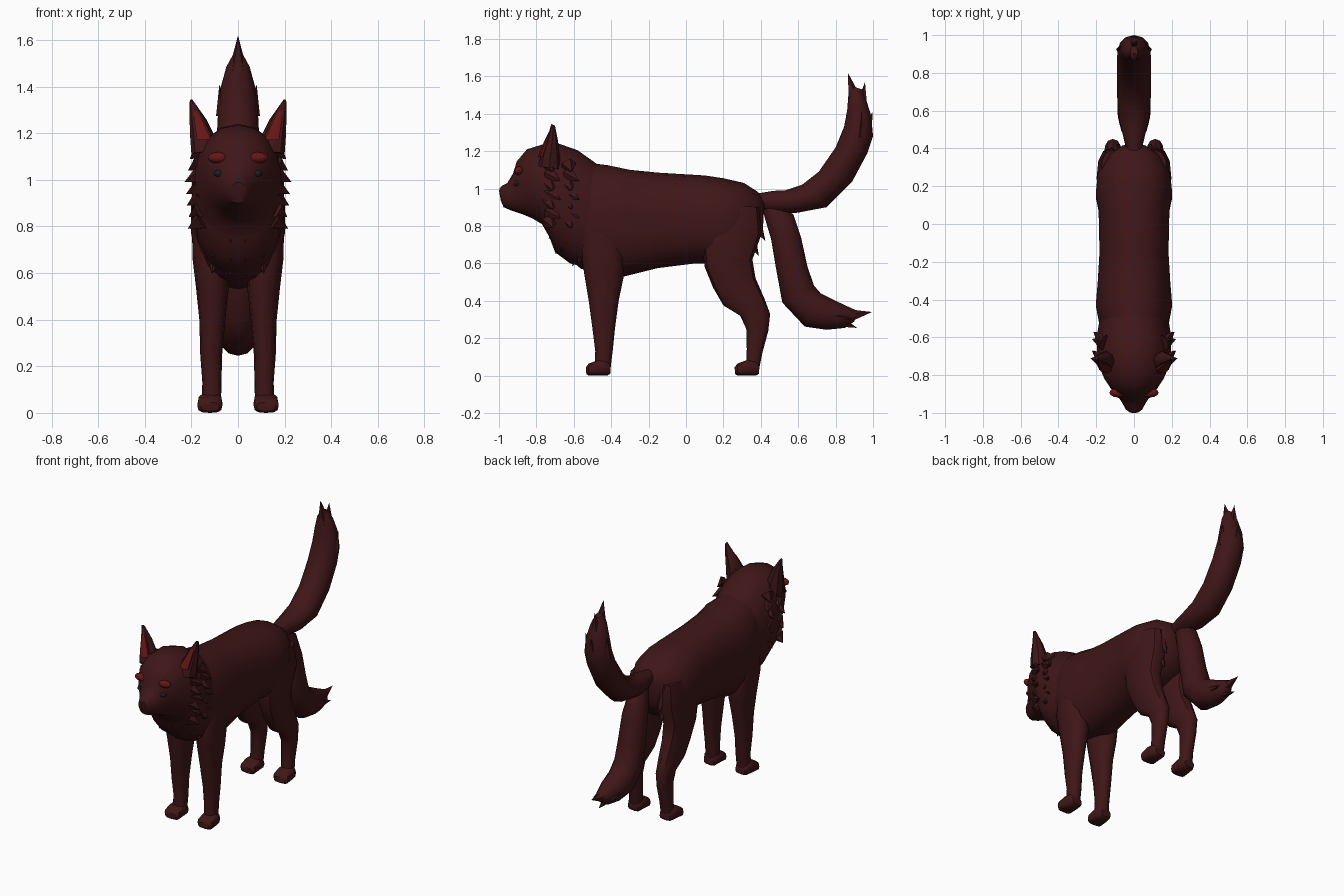
import bpy, bmesh, math
from mathutils import Vector, Matrix


def material(name, rgb):
    m = bpy.data.materials.new(name)
    m.diffuse_color = (*rgb, 1)
    return m


FUR = material("dark_fur", (0.05, 0.008, 0.009))
RED = material("red_marks", (0.13, 0.008, 0.008))
DARK = material("eye_dark", (0.012, 0.014, 0.013))


def finish(name, bm, mat, mirror=False, angle=40):
    bmesh.ops.recalc_face_normals(bm, faces=bm.faces[:])
    me = bpy.data.meshes.new(name)
    bm.to_mesh(me)
    bm.free()
    ob = bpy.data.objects.new(name, me)
    bpy.context.collection.objects.link(ob)
    me.materials.append(mat)
    bpy.ops.object.select_all(action='DESELECT')
    ob.select_set(True)
    bpy.context.view_layer.objects.active = ob
    bpy.ops.object.shade_smooth_by_angle(angle=math.radians(angle))
    if mirror:
        ob.modifiers.new("mirror", 'MIRROR').use_mirror_merge = False
    return ob


def loft(bm, rings, n=14, power=2.0):
    """Each ring: side-view edge points (y0, z0), (y1, z1), half width, x centre."""
    loops = []
    for r in rings:
        y0, z0, y1, z1, hw = r[:5]
        cx = r[5] if len(r) > 5 else 0
        loop = []
        for i in range(n):
            a = 2 * math.pi * i / n
            c, s = math.cos(a), math.sin(a)
            c = math.copysign(abs(c) ** (2 / power), c)
            s = math.copysign(abs(s) ** (2 / power), s)
            t = (1 - c) / 2
            loop.append(bm.verts.new((cx + hw * s, y0 + (y1 - y0) * t, z0 + (z1 - z0) * t)))
        loops.append(loop)
    for a, b in zip(loops, loops[1:]):
        for i in range(n):
            j = (i + 1) % n
            bm.faces.new((a[i], a[j], b[j], b[i]))
    bm.faces.new(loops[0])
    bm.faces.new(loops[-1])


def tuft(bm, base, tip, radius):
    base, tip = Vector(base), Vector(tip)
    d = tip - base
    m = Matrix.Translation((base + tip) / 2) @ d.to_track_quat('Z', 'Y').to_matrix().to_4x4()
    bmesh.ops.create_cone(bm, cap_ends=True, segments=5, radius1=radius, radius2=0,
                          depth=d.length, matrix=m)


def blob(name, pos, size, mat, mirror=True):
    bm = bmesh.new()
    m = Matrix.Translation(pos) @ Matrix.Diagonal((*size, 1))
    bmesh.ops.create_uvsphere(bm, u_segments=12, v_segments=8, radius=1, matrix=m)
    finish(name, bm, mat, mirror)


def part(name, rings, mat=FUR, mirror=False, n=14, power=2.0, tufts=()):
    bm = bmesh.new()
    loft(bm, rings, n, power)
    for t in tufts:
        tuft(bm, *t)
    return finish(name, bm, mat, mirror)


# torso
part("body", [
    (-.62, 1.15, -.62, .62, .15), (-.5, 1.135, -.56, .57, .185),
    (-.42, 1.125, -.44, .55, .205), (-.3, 1.10, -.33, .53, .195),
    (-.15, 1.085, -.15, .575, .185), (.1, 1.07, .05, .6, .19),
    (.2, 1.055, .1, .6, .205), (.31, 1.03, .2, .6, .195),
    (.38, .985, .35, .66, .14), (.42, .94, .41, .76, .06)], n=18, power=2.3)

# head and neck
part("head", [
    (-1.0, .99, -.99, .935, .025), (-.985, 1.015, -.975, .90, .045),
    (-.955, 1.03, -.94, .885, .062), (-.925, 1.08, -.88, .865, .09),
    (-.905, 1.145, -.82, .84, .125), (-.85, 1.21, -.77, .81, .16),
    (-.77, 1.235, -.73, .74, .187), (-.68, 1.24, -.70, .66, .2),
    (-.58, 1.205, -.62, .6, .2), (-.46, 1.12, -.5, .57, .18)], n=18, power=2.15)

# ears with red inside
part("ears", [
    (-.79, 1.12, -.67, 1.10, .055, .145), (-.775, 1.18, -.675, 1.18, .055, .15),
    (-.745, 1.26, -.685, 1.26, .036, .172), (-.72, 1.345, -.7, 1.335, .007, .2)],
    mirror=True, n=8)
part("inner_ears", [
    (-.79, 1.17, -.75, 1.17, .036, .145), (-.76, 1.25, -.73, 1.25, .022, .168),
    (-.73, 1.31, -.715, 1.31, .005, .19)], RED, True, n=6)

# face details
blob("eyes", (.077, -.903, 1.027), (.027, .018, .016), DARK)
blob("brows", (.085, -.893, 1.095), (.045, .025, .024), RED)
blob("nose", (0, -.982, .99), (.024, .017, .02), DARK, False)

# jagged cheek and chest fur
bm = bmesh.new()
ruff = [(1.10, .207), (1.05, .215), (1.0, .23), (.95, .223), (.90, .22), (.85, .212), (.80, .215)]
for i, (z, x) in enumerate(ruff):
    for k, y in enumerate((-.7, -.6)):
        tuft(bm, (.155, y - .03, z + .025), (x - .008 * k, y + (.03 if i % 2 else -.01), z - .01), .045)
for y, z in ((-.735, .73), (-.70, .65), (-.61, .585)):
    tuft(bm, (.04, y + .08, z + .1), (.03, y, z), .05)
    tuft(bm, (.1, y + .08, z + .12), (.11, y + .03, z + .01), .05)
finish("fur_ruff", bm, FUR, True)

# front legs
part("front_legs", [
    (-.54, .85, -.36, .85, .07, .125), (-.565, .68, -.33, .66, .078, .118),
    (-.545, .55, -.335, .52, .07, .11), (-.52, .4, -.36, .4, .056, .11),
    (-.5, .25, -.38, .25, .047, .115), (-.485, .13, -.392, .13, .041, .112),
    (-.49, .03, -.405, .03, .042, .115)], mirror=True, n=12, power=2.4)

# rear legs
part("rear_legs", [
    (.15, .92, .39, .9, .06, .115), (.08, .74, .405, .76, .08, .118),
    (.1, .58, .355, .62, .073, .113), (.145, .47, .372, .52, .063, .11),
    (.2, .375, .42, .41, .054, .111), (.29, .32, .45, .33, .046, .112),
    (.322, .25, .44, .24, .043, .112), (.325, .14, .408, .12, .04, .112),
    (.32, .03, .39, .03, .041, .115)], mirror=True, n=12, power=2.4,
    tufts=[((.09, .36, .82), (.09, .425, .72), .045), ((.08, .33, .74), (.08, .39, .64), .045)])

# paws
for name, o in (("front_paws", -.795), ("rear_paws", 0)):
    part(name, [
        (.26 + o, .045, .262 + o, .008, .04, .12), (.275 + o, .064, .275 + o, 0, .054, .121),
        (.33 + o, .085, .33 + o, 0, .053, .12), (.37 + o, .085, .375 + o, 0, .046, .117),
        (.393 + o, .05, .39 + o, .01, .036, .116)], mirror=True, n=12, power=3)

# raised tail
part("upper_tail", [
    (.36, .97, .38, .89, .035), (.47, .988, .48, .87, .06), (.53, .99, .58, .868, .08),
    (.62, 1.02, .75, .9, .09), (.71, 1.09, .89, 1.04, .09), (.8, 1.22, .97, 1.19, .09),
    (.845, 1.33, 1.0, 1.28, .085), (.862, 1.42, .99, 1.39, .072), (.868, 1.5, .965, 1.47, .05),
    (.885, 1.55, .94, 1.53, .02)], n=12,
    tufts=[((0, .905, 1.46), (0, .865, 1.62), .043), ((0, .94, 1.42), (0, .957, 1.57), .038),
           ((0, .965, 1.3), (0, .998, 1.41), .035),
           ((.06, .92, 1.28), (.08, .94, 1.41), .035), ((-.06, .92, 1.28), (-.08, .94, 1.41), .035)])

# lowered tail
part("lower_tail", [
    (.41, .89, .5, .92, .035), (.425, .83, .575, .86, .06), (.455, .73, .615, .74, .078),
    (.48, .58, .65, .58, .085), (.515, .39, .685, .48, .088), (.635, .262, .72, .44, .088),
    (.75, .245, .81, .395, .078), (.85, .255, .885, .36, .05), (.9, .29, .92, .345, .022)], n=12,
    tufts=[((0, .86, .315), (0, .995, .34), .042), ((0, .81, .29), (0, .915, .255), .035),
           ((.045, .76, .32), (.06, .89, .3), .035), ((-.045, .76, .32), (-.06, .89, .3), .035)])
